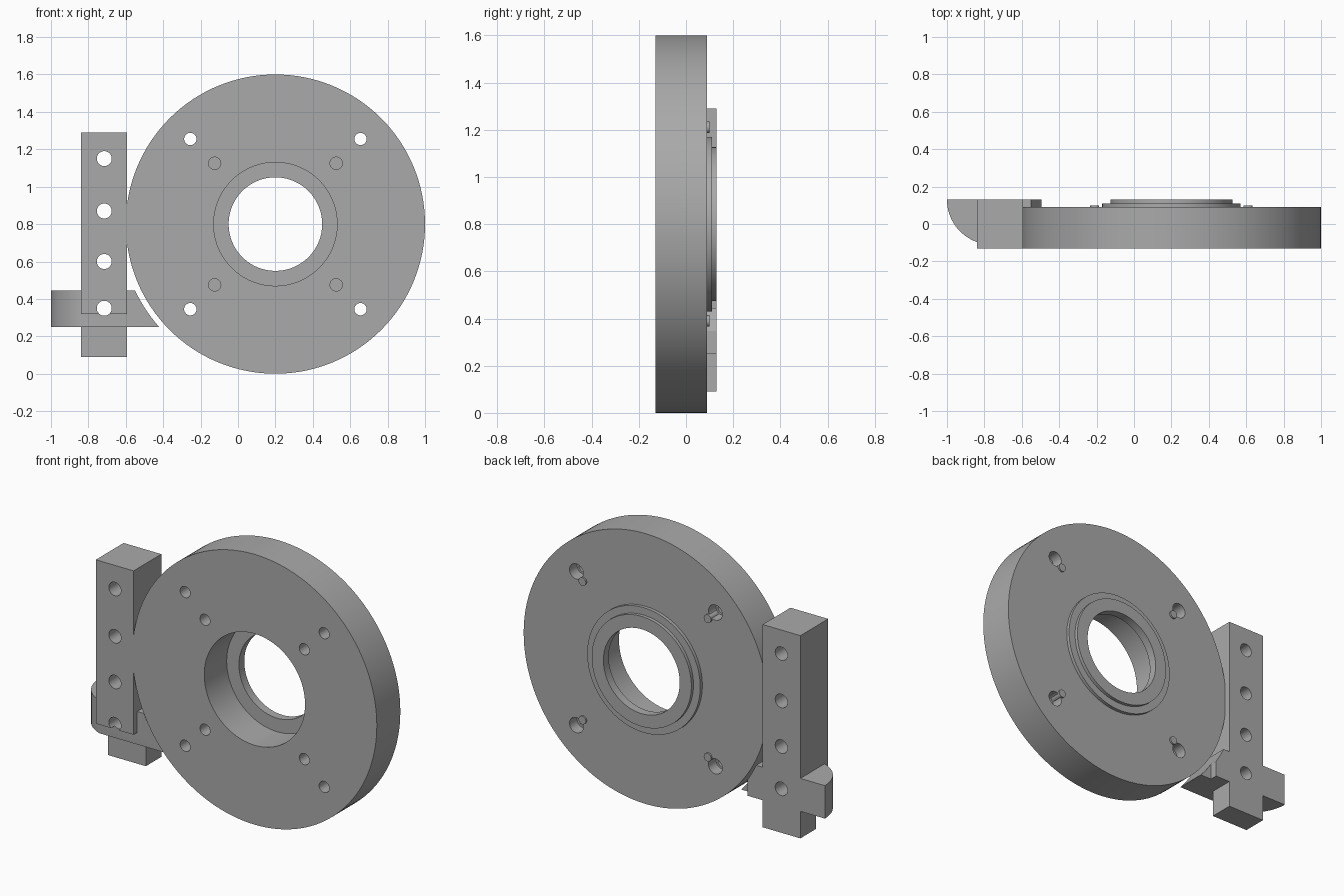
import bpy, bmesh, math
from mathutils import Matrix, Vector

cube = bpy.data.objects.get("Cube")
if cube:
    bpy.data.objects.remove(cube, do_unlink=True)

grey = bpy.data.materials.new("machined_grey")
grey.use_nodes = True
colour = (0.4, 0.4, 0.4, 1)
grey.diffuse_color = colour
grey.node_tree.nodes["Principled BSDF"].inputs["Base Color"].default_value = colour

CX, CZ = 0.2, 0.8              # disc axis
FRONT, FACE, BACK = -0.13, 0.09, 0.13


def finish(name, bm):
    bmesh.ops.recalc_face_normals(bm, faces=bm.faces)
    mesh = bpy.data.meshes.new(name)
    bm.to_mesh(mesh)
    bm.free()
    mesh.materials.append(grey)
    obj = bpy.data.objects.new(name, mesh)
    bpy.context.collection.objects.link(obj)
    return obj


def rod(name, x, z, radius, y0, y1, segments=32):
    """Cylinder lying along y."""
    bm = bmesh.new()
    place = Matrix.Translation((x, (y0 + y1) / 2, z)) @ Matrix.Rotation(math.pi / 2, 4, 'X')
    bmesh.ops.create_cone(bm, cap_ends=True, segments=segments, radius1=radius,
                          radius2=radius, depth=y1 - y0, matrix=place)
    return finish(name, bm)


def prism(name, outline, z0, z1):
    """Plan outline extruded upwards."""
    bm = bmesh.new()
    face = bm.faces.new([bm.verts.new((x, y, z0)) for x, y in outline])
    ext = bmesh.ops.extrude_face_region(bm, geom=[face])
    moved = [g for g in ext["geom"] if isinstance(g, bmesh.types.BMVert)]
    bmesh.ops.translate(bm, verts=moved, vec=(0, 0, z1 - z0))
    return finish(name, bm)


def box(name, x0, x1, y0, y1, z0, z1):
    return prism(name, [(x0, y0), (x1, y0), (x1, y1), (x0, y1)], z0, z1)


def lathe(name, profile, steps):
    """Closed (radius, y) profile turned about the disc axis."""
    bm = bmesh.new()
    verts = [bm.verts.new((CX + r, y, CZ)) for r, y in profile]
    edges = [bm.edges.new((verts[i - 1], verts[i])) for i in range(len(verts))]
    bmesh.ops.spin(bm, geom=verts + edges, cent=(CX, 0, CZ), axis=(0, 1, 0),
                   angle=math.tau, steps=steps, use_duplicate=False)
    bmesh.ops.remove_doubles(bm, verts=bm.verts, dist=0.0001)
    return finish(name, bm)


def boolean(target, tool, operation='DIFFERENCE'):
    mod = target.modifiers.new("cut", 'BOOLEAN')
    mod.operation = operation
    mod.solver = 'EXACT'
    mod.object = tool
    bpy.context.view_layer.objects.active = target
    bpy.ops.object.modifier_apply(modifier=mod.name)
    bpy.data.objects.remove(tool, do_unlink=True)


corners = [(sx, sz) for sx in (-1, 1) for sz in (-1, 1)]

# Disc with front recess, through bore and stepped rear collar
disc = lathe("disc", [(0.8, FRONT), (0.8, FACE), (0.37, FACE), (0.37, 0.11),
                      (0.326, 0.11), (0.326, BACK), (0.25, BACK), (0.25, 0.08),
                      (0.33, 0.08), (0.33, FRONT)], 128)
parts = [disc]

# Bolt holes, rear counterbores, blind front holes and rear pins
for sx, sz in corners:
    x, z = CX + sx * 0.455, CZ + sz * 0.455
    boolean(disc, rod("cutter", x, z, 0.033, -0.3, 0.3))
    boolean(disc, rod("cutter", x, z, 0.045, 0.02, 0.3))
    boolean(disc, rod("cutter", CX + sx * 0.325, CZ + sz * 0.325, 0.033, -0.3, -0.03))
    parts.append(rod("rear_pin", CX + sx * 0.41, CZ + sz * 0.41, 0.024, 0.03, 0.1, 24))

# Side bracket: upright block and shallower foot
LEFT, RIGHT = -0.84, -0.593
block = box("bracket_block", LEFT, RIGHT, FRONT, BACK, 0.32, 1.29)
foot = box("bracket_foot", LEFT, RIGHT, -0.015, BACK, 0.09, 0.4)

# Cross flange: rounded outer end, stepped inner end hollowed around the disc
start, end = math.pi, math.radians(250.5)
arc = [(-0.76 + 0.24 * math.cos(a), BACK + 0.24 * math.sin(a))
       for a in (start + (end - start) * i / 16 for i in range(17))]
flange = prism("bracket_flange", arc + [(-0.41, -0.096), (-0.41, 0.085),
                                        (-0.495, 0.085), (-0.495, BACK)], 0.25, 0.445)
boolean(flange, rod("cutter", CX, CZ, 0.83, -0.5, 0.5, 192))

boolean(block, foot, 'UNION')
boolean(block, flange, 'UNION')
block.name = "side_bracket"

# Row of mounting holes
for z in (1.15, 0.87, 0.6, 0.35):
    boolean(block, rod("cutter", -0.715, z, 0.04, -0.3, 0.3))
parts.append(block)

# Smooth curved walls, keep edges crisp
bpy.ops.object.select_all(action='DESELECT')
for part in parts:
    part.select_set(True)
bpy.context.view_layer.objects.active = disc
bpy.ops.object.shade_smooth_by_angle(angle=math.radians(30))
